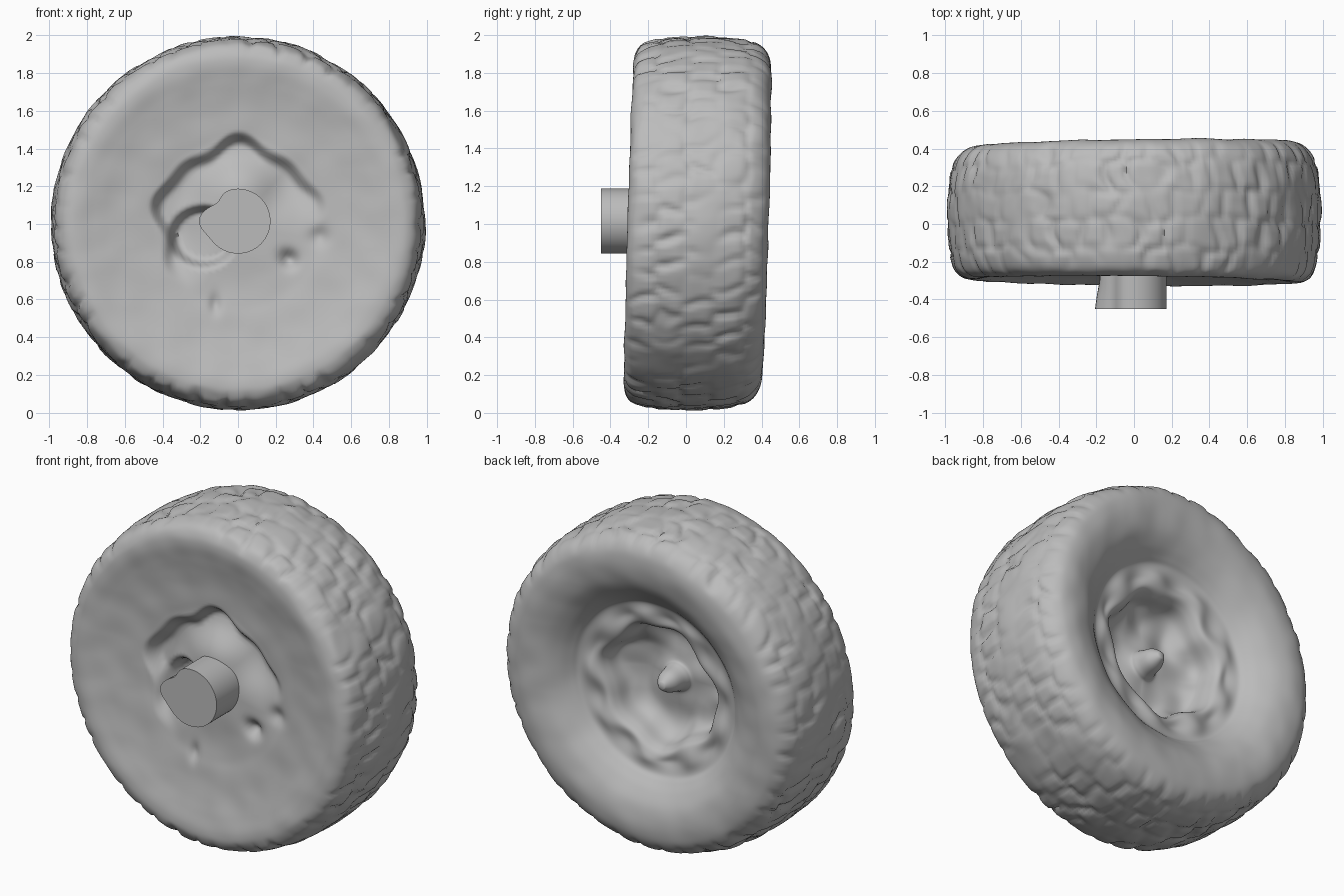
import bpy, bmesh
from math import sin, cos, pi, exp, atan2, hypot
from mathutils import Vector, noise

if "Cube" in bpy.data.objects:
    bpy.data.objects.remove(bpy.data.objects["Cube"])

grey = bpy.data.materials.new("plain grey")
grey.use_nodes = True
colour = (0.5, 0.5, 0.5, 1)
grey.diffuse_color = colour
grey.node_tree.nodes["Principled BSDF"].inputs["Base Color"].default_value = colour

CENTRE_Z = 1.004
SEGMENTS = 300
STEPS = 6


def smooth(a, b, t):
    t = min(1, max(0, (t - a) / (b - a)))
    return t * t * (3 - 2 * t)


def spline(points):
    """Catmull-Rom curve through the points."""
    pts = [Vector(p) for p in points]
    pts = [pts[0]] + pts + [pts[-1]]
    out = []
    for a, b, c, d in zip(pts, pts[1:], pts[2:], pts[3:]):
        for i in range(STEPS):
            t = i / STEPS
            out.append(b + 0.5 * t * (c - a + t * (2*a - 5*b + 4*c - d + t * (3*(b - c) + d - a))))
    return out + [pts[-1]]


def skin(bm, loops):
    """Joins a row of equal loops and caps both ends."""
    for a, b in zip(loops, loops[1:]):
        for i in range(len(a)):
            j = (i + 1) % len(a)
            bm.faces.new((a[i], a[j], b[j], b[i]))
    bm.faces.new(loops[0])
    bm.faces.new(loops[-1])


def finish(bm, name, angle):
    bmesh.ops.recalc_face_normals(bm, faces=bm.faces)
    mesh = bpy.data.meshes.new(name)
    bm.to_mesh(mesh)
    bm.free()
    obj = bpy.data.objects.new(name, mesh)
    bpy.context.collection.objects.link(obj)
    mesh.materials.append(grey)
    bpy.ops.object.select_all(action="DESELECT")
    obj.select_set(True)
    bpy.context.view_layer.objects.active = obj
    bpy.ops.object.shade_smooth_by_angle(angle=angle)


def tread(theta, y):
    """Worn staggered blocks: 0 on a block, 1 in a groove."""
    warp = noise.noise(Vector((cos(theta) * 5, sin(theta) * 5, y * 6)))
    row = (y + 0.3) / 0.15 + 0.3 * warp
    across = abs(row - round(row))
    turn = theta / (2 * pi) * 42 + 0.5 * (int(row) % 2) + 0.5 * warp
    along = abs(turn - round(turn))
    strength = 0.5 + 0.8 * noise.noise(Vector((cos(theta) * 4, sin(theta) * 4, y * 5 + 9)))
    return max(0, strength) * max(0.5 * (1 - smooth(0, 0.25, across)), 1 - smooth(0, 0.25, along))


def dent(x, z, cx, cz, wx, wz):
    return exp(-((x - cx) / wx) ** 2 - ((z - cz) / wz) ** 2)


def front_relief(x, z):
    """Depth of the worn hollows and swellings around the axle."""
    theta, r = atan2(z, x), hypot(x, z)
    edge = 0.45 + 0.025 * sin(5 * theta + 0.2) + 0.015 * sin(9 * theta)
    upper_left = smooth(-0.6, 0.4, cos(theta - 2.0))
    step = (1 - smooth(edge - 0.08, edge, r)) * smooth(0.1, 0.36, r)
    depth = 0.08 * upper_left * step
    # Swollen housing over the axle
    depth -= 0.06 * dent(x, z, 0.02, 0.25, 0.2, 0.13)
    # Pocket, holes and scars
    depth += 0.1 * smooth(0.35, 0.6, dent(x, z, -0.18, -0.07, 0.19, 0.17))
    depth += 0.05 * dent(x, z, 0.27, -0.19, 0.045, 0.045)
    depth += 0.025 * dent(x, z, 0.43, -0.07, 0.05, 0.05)
    depth += 0.02 * dent(x, z, -0.12, -0.43, 0.03, 0.05)
    return depth


# Wheel: one revolved profile, front centre to back centre, with relief
profile = spline([
    (0.05, -0.24), (0.15, -0.24), (0.3, -0.23), (0.42, -0.235), (0.5, -0.245),
    (0.6, -0.255), (0.68, -0.268), (0.76, -0.285), (0.84, -0.3), (0.9, -0.295),
    (0.945, -0.265), (0.97, -0.2), (0.985, -0.1), (0.99, 0), (0.99, 0.1), (0.985, 0.2),
    (0.968, 0.3), (0.935, 0.37), (0.885, 0.41), (0.82, 0.425), (0.75, 0.421),
    (0.67, 0.398), (0.6, 0.355), (0.55, 0.31), (0.515, 0.28), (0.45, 0.27), (0.385, 0.26),
    (0.355, 0.21), (0.33, 0.12), (0.25, 0.07), (0.11, 0.07), (0.08, 0.1),
    (0.06, 0.17), (0.02, 0.22)])
bm = bmesh.new()
rings = []
for k, (r, y) in enumerate(profile):
    ring = []
    for i in range(SEGMENTS):
        a = 2 * pi * i / SEGMENTS
        unit = Vector((cos(a), sin(a)))
        rr, yy = r, y
        lump = noise.noise(Vector((unit.x * r * 7, y * 7, unit.y * r * 7)))
        # Tread blocks fade out over the shoulders
        block = smooth(0.86, 0.95, r)
        rr -= block * (0.024 * tread(a, y) - 0.008 * lump)
        yy += 0.005 * lump
        if y < -0.2 and r < 0.7:
            yy += front_relief(unit.x * r, unit.y * r)
        # Wavy rim lip, small lug bumps and uneven dish on the back
        if k > len(profile) / 2 and r < 0.56:
            lip = smooth(0.2, 0.33, r) * (1 - smooth(0.38, 0.48, r))
            rr += lip * (0.015 * sin(7 * a) + 0.012 * sin(4 * a + 1))
            yy += 0.015 * cos(9 * a) * exp(-((r - 0.44) / 0.045) ** 2)
            yy += 0.02 * lump * (1 - smooth(0.3, 0.4, r))
        # The whole wheel leans back slightly and is thicker on one side
        x, z = unit * rr
        yy += 0.03 * z + 0.035 * x * y
        ring.append(bm.verts.new((x, yy, z + CENTRE_Z)))
    rings.append(ring)
skin(bm, rings)
finish(bm, "wheel", 1.2)

# Axle stub: round bar with a rounded ridge along one side
bm = bmesh.new()
loops = []
for y, ridge in ((-0.45, 0.035), (-0.38, 0.025), (-0.3, 0.01), (-0.1, 0.01)):
    loop = []
    for i in range(64):
        a = 2 * pi * i / 64
        away = atan2(sin(a - pi), cos(a - pi))
        r = 0.172 + ridge * exp(-(away / 0.35) ** 2) - 0.025 * exp(-((away + 0.75) / 0.3) ** 2)
        loop.append(bm.verts.new((r * cos(a), y, 1.015 + r * sin(a))))
    loops.append(loop)
skin(bm, loops)
finish(bm, "axle_stub", 0.7)
